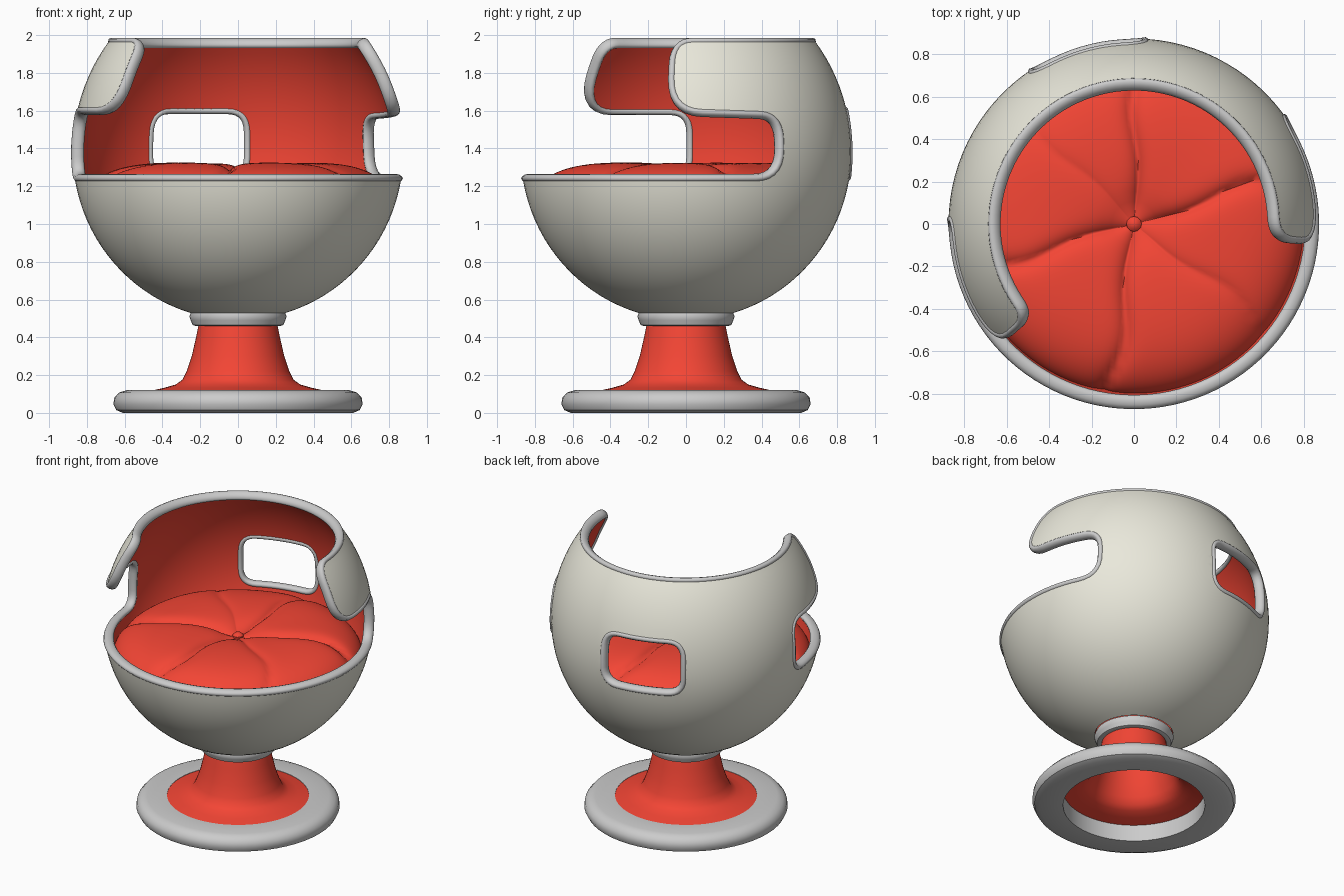
import bpy, bmesh, math
from math import sin, cos, asin, radians, pi, exp
from mathutils import Vector
from mathutils.geometry import delaunay_2d_cdt

if "Cube" in bpy.data.objects:
    bpy.data.objects.remove(bpy.data.objects["Cube"])

C, R = 1.38, 0.875          # ball centre height and radius
WALL = 0.05


def material(name, rgb):
    m = bpy.data.materials.new(name)
    m.diffuse_color = (*rgb, 1)
    m.use_nodes = True
    m.node_tree.nodes["Principled BSDF"].inputs["Base Color"].default_value = m.diffuse_color
    return m


RED = material("red_fabric", (0.9, 0.06, 0.035))
CREAM = material("cream_shell", (0.82, 0.81, 0.71))


def add(name, verts, faces, mat=None, angle=40, recalc=False):
    me = bpy.data.meshes.new(name)
    me.from_pydata(verts, [], faces)
    bm = bmesh.new()
    bm.from_mesh(me)
    bmesh.ops.remove_doubles(bm, verts=bm.verts, dist=1e-4)
    if recalc:
        bmesh.ops.recalc_face_normals(bm, faces=bm.faces)
    bm.to_mesh(me)
    bm.free()
    me.shade_smooth()
    me.set_sharp_from_angle(angle=radians(angle))
    if mat:
        me.materials.append(mat)
    ob = bpy.data.objects.new(name, me)
    bpy.context.collection.objects.link(ob)
    return ob


def grid_faces(rows, cols, wrap_rows=False):
    """Quads for a rows x cols vertex grid whose columns wrap round."""
    return [(i * cols + j, i * cols + (j + 1) % cols,
             (i + 1) % rows * cols + (j + 1) % cols, (i + 1) % rows * cols + j)
            for i in range(rows if wrap_rows else rows - 1) for j in range(cols)]


def lathe(name, profile, mat=None, closed=False, segs=56):
    verts = [(r * cos(2 * pi * j / segs), r * sin(2 * pi * j / segs), z)
             for r, z in profile for j in range(segs)]
    return add(name, verts, grid_faces(len(profile), segs, closed), mat, 40, True)


# The ball is described in (longitude, latitude); upper half slightly taller
def squash(v):
    return 0.93 if v > 0 else 0.985


def lat(z):
    return asin((0.93 if z > C else 0.985) * (z - C) / R)


def on_ball(p, inset=0.0):
    r = R - inset
    return Vector((r * cos(p[1]) * cos(p[0]), r * cos(p[1]) * sin(p[0]),
                   C + r * sin(p[1]) / squash(p[1])))


def outline(corners, closed):
    """Corners (degrees, z, rounding) to an evenly divided rounded path."""
    pts = [Vector((radians(a), lat(z))) for a, z, _ in corners]
    n, out = len(pts), []
    for i, p in enumerate(pts):
        rad = corners[i][2]
        if rad == 0:
            out.append(p)
            continue
        a = p + (pts[i - 1] - p).normalized() * rad
        b = p + (pts[(i + 1) % n] - p).normalized() * rad
        for k in range(8):
            t = k / 7
            out.append(a.lerp(p, t).lerp(p.lerp(b, t), t))
    dense = []
    for i in range(len(out) if closed else len(out) - 1):
        a, b = out[i], out[(i + 1) % len(out)]
        k = max(1, round((b - a).length / 0.06))
        dense += [a.lerp(b, j / k) for j in range(k)]
    return dense if closed else dense + [out[-1]]


def inside(p, poly):
    hit = False
    for i, a in enumerate(poly):
        b = poly[i - 1]
        if (a.y > p.y) != (b.y > p.y) and \
                p.x < (b.x - a.x) * (p.y - a.y) / (b.y - a.y) + a.x:
            hit = not hit
    return hit


# Outlines of the open front with its two side notches, and the back window
SEAM, TOP, BOTTOM = 60, 1.975, 0.53
rim = outline([(SEAM + 360, TOP, 0), (354.5, TOP, 0.15), (354.5, 1.60, 0.2),
               (395.5, 1.58, 0.14), (395.5, 1.24, 0.18), (178.5, 1.24, 0.13),
               (178.5, 1.605, 0.13), (221, 1.605, 0.21), (221, TOP, 0.12),
               (SEAM, TOP, 0)], False)
lower = outline([(SEAM, TOP, 0), (SEAM, BOTTOM, 0), (SEAM + 360, BOTTOM, 0),
                 (SEAM + 360, TOP, 0)], False)
border = rim + lower[1:-1]
window = outline([(86.5, 1.61, 0.13), (86.5, 1.24, 0.13),
                  (124, 1.24, 0.13), (124, 1.61, 0.13)], True)


def in_shell(p):
    return inside(p, border) and not inside(p, window)


# Triangulate the shell once, then wrap it for the outside and the lining
pts, edges = border + window, []
for start, n in ((0, len(border)), (len(border), len(window))):
    edges += [(start + i, start + (i + 1) % n) for i in range(n)]
v0, v1 = lat(BOTTOM), lat(TOP)
for i in range(1, 96):
    for j in range(1, 32):
        p = Vector((radians(SEAM) + 2 * pi * i / 96, v0 + (v1 - v0) * j / 32))
        if in_shell(p):
            pts.append(p)
flat, _, tris, *_ = delaunay_2d_cdt(pts, edges, [], 0, 1e-5)
tris = [t for t in tris if in_shell(sum((flat[i] for i in t), Vector((0, 0))) / 3)]
add("outer_shell", [on_ball(p) for p in flat], tris, CREAM, 60)
add("inner_lining", [on_ball(p, WALL) for p in flat], [t[::-1] for t in tris], RED, 60)


# Padded edging swept round the openings
def edging(name, path):
    n, sides, verts = len(path), 10, []
    ring = [on_ball(p, WALL / 2) for p in path]
    for i, p in enumerate(path):
        t = (ring[(i + 1) % n] - ring[i - 1]).normalized()
        out = Vector((cos(p.y) * cos(p.x), cos(p.y) * sin(p.x), sin(p.y)))
        side = out.cross(t).normalized()
        for k in range(sides):
            a = 2 * pi * k / sides
            verts.append(ring[i] + out * 0.034 * cos(a) + side * 0.021 * sin(a))
    add(name, verts, grid_faces(n, sides, True), None, 60, True)


edging("opening_edging", rim[:-1])
edging("window_edging", window)

# Seat cushion: puffy disc gathered into creases at a central button
CREASES = [(88, 1), (17, 1), (196, 1), (262, 1), (322, 0.45), (135, 0.3)]
ROWS, COLS = 30, 180
verts = []
for i in range(ROWS + 1):
    s = i / ROWS
    for j in range(COLS):
        a = 2 * pi * j / COLS
        r = 0.002 + 0.798 * sin(s * pi / 2) ** 0.9
        z = 1.15 + 0.18 * max(0, 1 - (r / 0.803) ** 5) ** 0.6
        z -= 0.075 * exp(-r / 0.13)
        for deg, depth in CREASES:
            w = a - radians(deg) + 0.06 * sin(9 * r)
            d = r * abs((w + pi) % (2 * pi) - pi)
            z -= 0.045 * depth * exp(-d / 0.035) * min(1, r / 0.1)
        z += 0.006 * sin(5 * a + 1) * s
        verts.append((r * cos(a), r * sin(a), z))
add("seat_cushion", verts, grid_faces(ROWS + 1, COLS), RED, 70, True)
lathe("cushion_button", [(0, 1.285), (0.022, 1.28), (0.036, 1.265), (0.036, 1.24), (0, 1.23)],
      RED, segs=12)

# Pedestal, collar and floor ring
lathe("pedestal", [(0, 0.5), (0.2, 0.5), (0.21, 0.46), (0.222, 0.4), (0.245, 0.3),
                   (0.272, 0.22), (0.295, 0.175), (0.33, 0.15), (0.39, 0.133),
                   (0.47, 0.115)], RED)
lathe("collar", [(0.2, 0.465), (0.225, 0.46), (0.24, 0.465), (0.25, 0.49),
                 (0.257, 0.51), (0.25, 0.53), (0.22, 0.54), (0.2, 0.53)], None, True)
lathe("floor_ring", [(0.46, 0.0), (0.61, 0.0), (0.645, 0.015), (0.66, 0.045), (0.655, 0.08),
                     (0.63, 0.108), (0.59, 0.12), (0.46, 0.12)], None, True)
